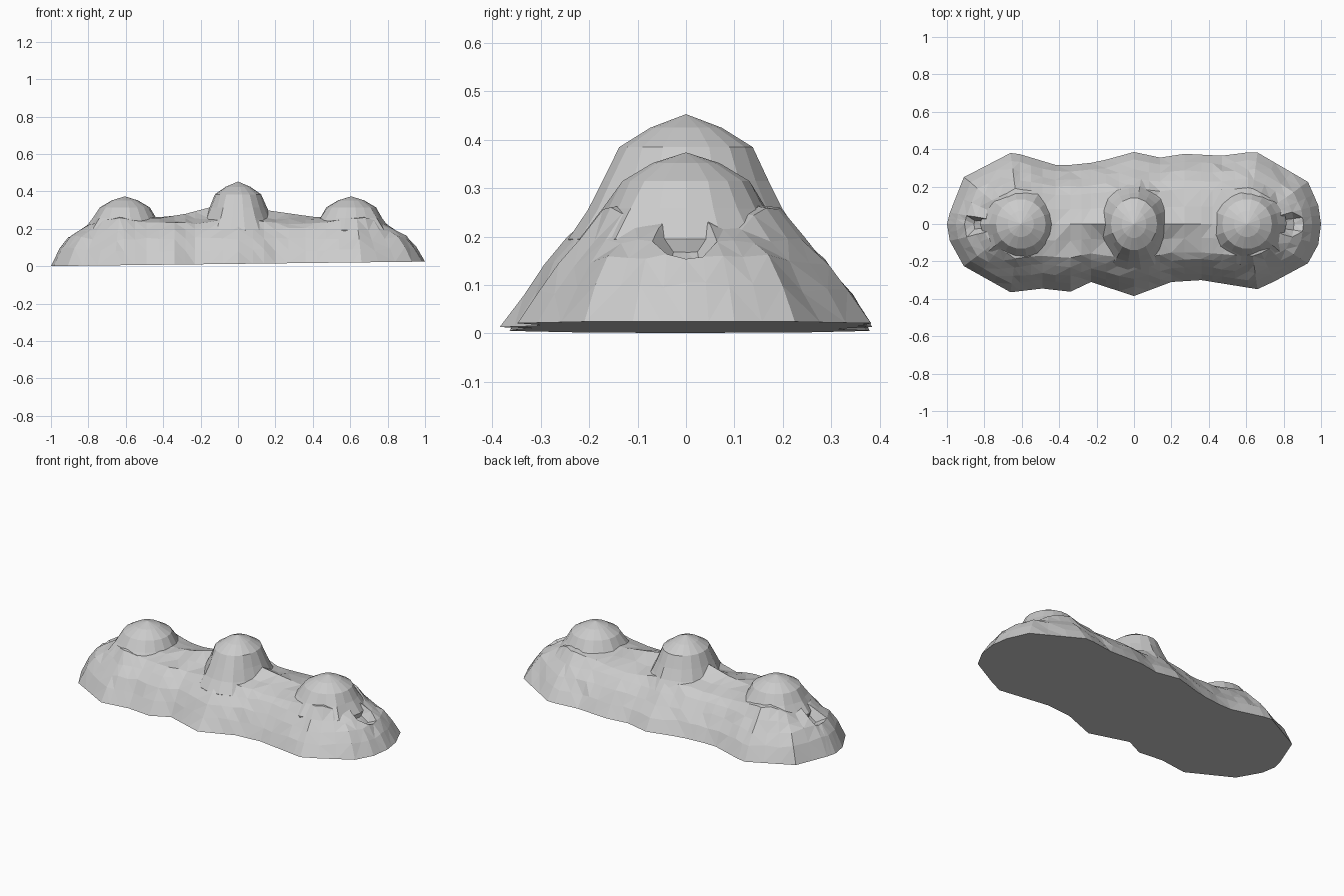
import bpy, bmesh, math, random

if "Cube" in bpy.data.objects:
    bpy.data.objects.remove(bpy.data.objects["Cube"])
random.seed(4)

def interp(table, x):
    for (x0, v0), (x1, v1) in zip(table, table[1:]):
        if x <= x1:
            return v0 + (v1 - v0) * (x - x0) / (x1 - x0)
    return table[-1][1]

# Plan outline, front and back, and height of the crest line
FRONT = [(-1, 0), (-.985, -.09), (-.91, -.225), (-.66, -.365), (-.49, -.345), (-.34, -.362),
         (-.23, -.31), (0, -.385), (.2, -.31), (.36, -.3), (.67, -.35), (.93, -.21), (.985, -.11), (1, 0)]
BACK = [(-1, 0), (-.985, .06), (-.91, .25), (-.65, .385), (-.4, .31), (-.2, .33), (0, .385),
        (.14, .355), (.27, .375), (.47, .365), (.65, .388), (.93, .225), (.985, .1), (1, 0)]
CREST = [(-.61, .28), (-.42, .262), (-.3, .275), (-.15, .315), (0, .33), (.15, .3), (.42, .262), (.61, .28)]
# Rings from rim to crest: heights at the mounds, between them, and at the ends
RINGS = [1, .88, .76, .63, .5, .25, 0]
MOUND = [0, .085, .14, .195, .255, .27, 0]
SADDLE = [0, .085, .15, .2, .23, .25, 0]
END = [0, .1, .158, .188, .22, .26, 0]
XS = [-1, -.993, -.985, -.95, -.91, -.83, -.75, -.66, -.61, -.55, -.49, -.42, -.34, -.28, -.23, -.15, -.08, 0,
      .08, .14, .2, .27, .36, .42, .47, .54, .61, .66, .75, .84, .93, .96, .985, .993, 1]

def finish(bm, name):
    bmesh.ops.recalc_face_normals(bm, faces=bm.faces)
    me = bpy.data.meshes.new(name)
    bm.to_mesh(me)
    bm.free()
    ob = bpy.data.objects.new(name, me)
    bpy.context.collection.objects.link(ob)
    return ob

# Sloping ridge lofted from the slightly tilted rim up to the crest
bm = bmesh.new()
outline = [(x, interp(FRONT, x)) for x in XS] + [(x, interp(BACK, x)) for x in XS[-2:0:-1]]
columns = []
for x, y in outline:
    sx = max(-.61, min(.61, x))
    near = max(0, 1 - min(abs(sx - c) for c in (-.61, 0, .61)) / .2)
    end = max(0, min(1, (abs(x) - .8) / .13))
    col = []
    for i, f in enumerate(RINGS):
        z = MOUND[i] * near + SADDLE[i] * (1 - near)
        z = z * (1 - end) + END[i] * end
        px, py = sx + (x - sx) * f, y * f
        if i == 0:
            z = .013 + .012 * x
        elif f == 0:
            z = interp(CREST, sx)
        else:
            if abs(y) < .055 and 3 <= i <= 4:      # end gullies
                z -= .045
            z += random.uniform(-.006, .006)
            py *= 1 + random.uniform(-.02, .02)
        col.append(bm.verts.new((px, py, z)))
    columns.append(col)
for a, b in zip(columns, columns[1:] + columns[:1]):
    for i in range(len(RINGS) - 1):
        bm.faces.new((a[i], b[i], b[i + 1], a[i + 1]))
bm.faces.new([c[0] for c in columns])
bmesh.ops.remove_doubles(bm, verts=bm.verts, dist=1e-4)
bmesh.ops.triangulate(bm, faces=[f for f in bm.faces if len(f.verts) == 4])
ridge = finish(bm, "rock_ridge")

# Domed peaks with flaring, uneven skirts that run into the slope
def dome(name, cx, profile, xscale):
    bm = bmesh.new()
    n = 18
    top = bm.verts.new((cx, 0, profile[0][1]))
    rows = []
    wobble = [random.uniform(-.05, .06) for j in range(n)]
    for k, (r, z) in enumerate(profile[1:]):
        row = []
        for j in range(n):
            a = 2 * math.pi * j / n
            s = r * (1 + (wobble[j] if k > 1 else 0))
            row.append(bm.verts.new((cx + s * xscale * math.cos(a), s * math.sin(a), z)))
        rows.append(row)
    for j in range(n):
        m = (j + 1) % n
        bm.faces.new((top, rows[0][j], rows[0][m]))
        for a, b in zip(rows, rows[1:]):
            bm.faces.new((a[j], b[j], b[m], a[m]))
    bm.faces.new(rows[-1])
    return finish(bm, name)

SIDE = [(0, .374), (.07, .352), (.133, .315), (.168, .258), (.215, .195), (.2, .12)]
MIDDLE = [(0, .453), (.075, .425), (.14, .385), (.17, .315), (.2, .255), (.24, .195), (.22, .12)]
peaks = [dome("left_peak", -.605, SIDE, 1),
         dome("centre_peak", 0, MIDDLE, .88),
         dome("right_peak", .605, SIDE, 1)]

# Fuse the peaks into the ridge
for p in peaks:
    mod = ridge.modifiers.new(p.name, 'BOOLEAN')
    mod.operation = 'UNION'
    mod.solver = 'EXACT'
    mod.object = p
    p.hide_render = True
    p.hide_set(True)
